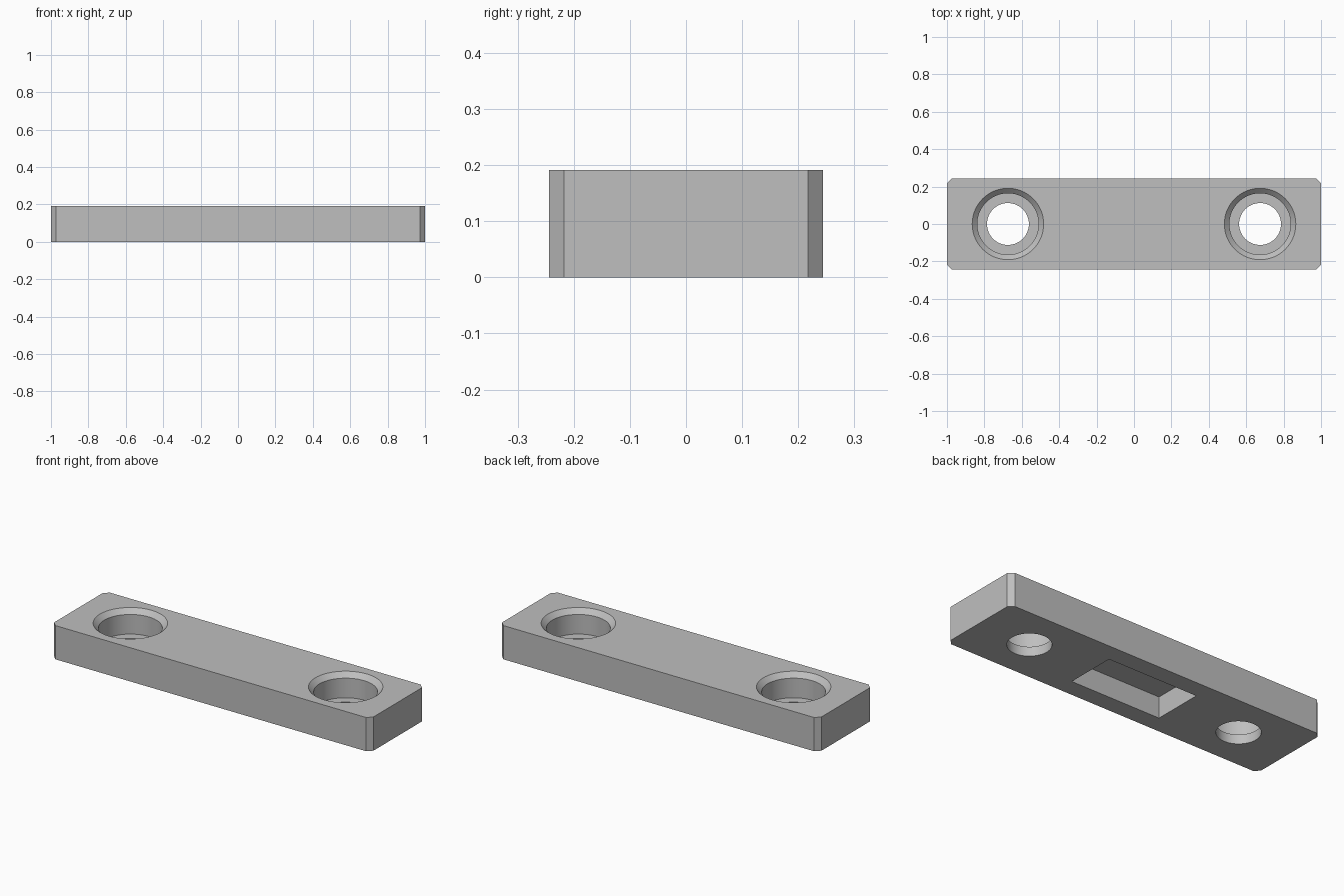
import bpy
import bmesh
from math import radians

LENGTH, WIDTH, HEIGHT, CORNER = 2.0, 0.488, 0.191, 0.027
HOLE_X = 0.674

if "Cube" in bpy.data.objects:
    bpy.data.objects.remove(bpy.data.objects["Cube"])

grey = bpy.data.materials.new("plain grey")
grey.use_nodes = True
color = (0.52, 0.52, 0.52, 1)
grey.diffuse_color = color
grey.node_tree.nodes["Principled BSDF"].inputs["Base Color"].default_value = color


def finish(name, bm):
    bmesh.ops.recalc_face_normals(bm, faces=bm.faces)
    mesh = bpy.data.meshes.new(name)
    bm.to_mesh(mesh)
    bm.free()
    mesh.materials.append(grey)
    obj = bpy.data.objects.new(name, mesh)
    bpy.context.collection.objects.link(obj)
    return obj


def box(name, size, z_low, chamfer=0):
    """Box centred in x and y, with optional chamfered upright edges."""
    bm = bmesh.new()
    bmesh.ops.create_cube(bm, size=1)
    for v in bm.verts:
        v.co = (v.co.x * size[0], v.co.y * size[1], (v.co.z + 0.5) * size[2] + z_low)
    if chamfer:
        upright = [e for e in bm.edges if abs(e.verts[0].co.z - e.verts[1].co.z) > 0.01]
        bmesh.ops.bevel(bm, geom=upright, offset=chamfer, segments=1, affect='EDGES')
    return finish(name, bm)


def turned(name, x, profile):
    """Solid of revolution about an upright axis, closed at both ends."""
    bm = bmesh.new()
    verts = [bm.verts.new((r + x, 0, z)) for r, z in profile]
    edges = [bm.edges.new(pair) for pair in zip(verts, verts[1:])]
    bmesh.ops.spin(bm, geom=verts + edges, cent=(x, 0, 0), axis=(0, 0, 1),
                   angle=radians(360), steps=64, use_merge=True)
    bmesh.ops.remove_doubles(bm, verts=bm.verts, dist=1e-5)
    bmesh.ops.holes_fill(bm, edges=[e for e in bm.edges if e.is_boundary], sides=0)
    return finish(name, bm)


# Bar with chamfered upright corners
bar = box("mounting_bar", (LENGTH, WIDTH, HEIGHT), 0, CORNER)

# Rectangular pocket in the underside
cutters = [box("pocket_cutter", (0.562, 0.286, 0.22), -0.1)]

# Counterbored screw holes with a chamfered mouth
profile = [(0.112, -0.1), (0.112, 0.053), (0.164, 0.053),
           (0.164, HEIGHT - 0.027), (0.191, HEIGHT), (0.191, HEIGHT + 0.1)]
for side, sign in (("left", 1), ("right", -1)):
    cutters.append(turned(side + "_hole_cutter", sign * HOLE_X, profile))

bpy.ops.object.select_all(action='DESELECT')
bar.select_set(True)
bpy.context.view_layer.objects.active = bar
for cutter in cutters:
    cutter.hide_render = True
    cut = bar.modifiers.new(cutter.name, 'BOOLEAN')
    cut.operation, cut.solver, cut.object = 'DIFFERENCE', 'EXACT', cutter
    bpy.ops.object.modifier_apply(modifier=cut.name)
    bpy.data.objects.remove(cutter)

bpy.ops.object.shade_smooth_by_angle(angle=radians(30))
